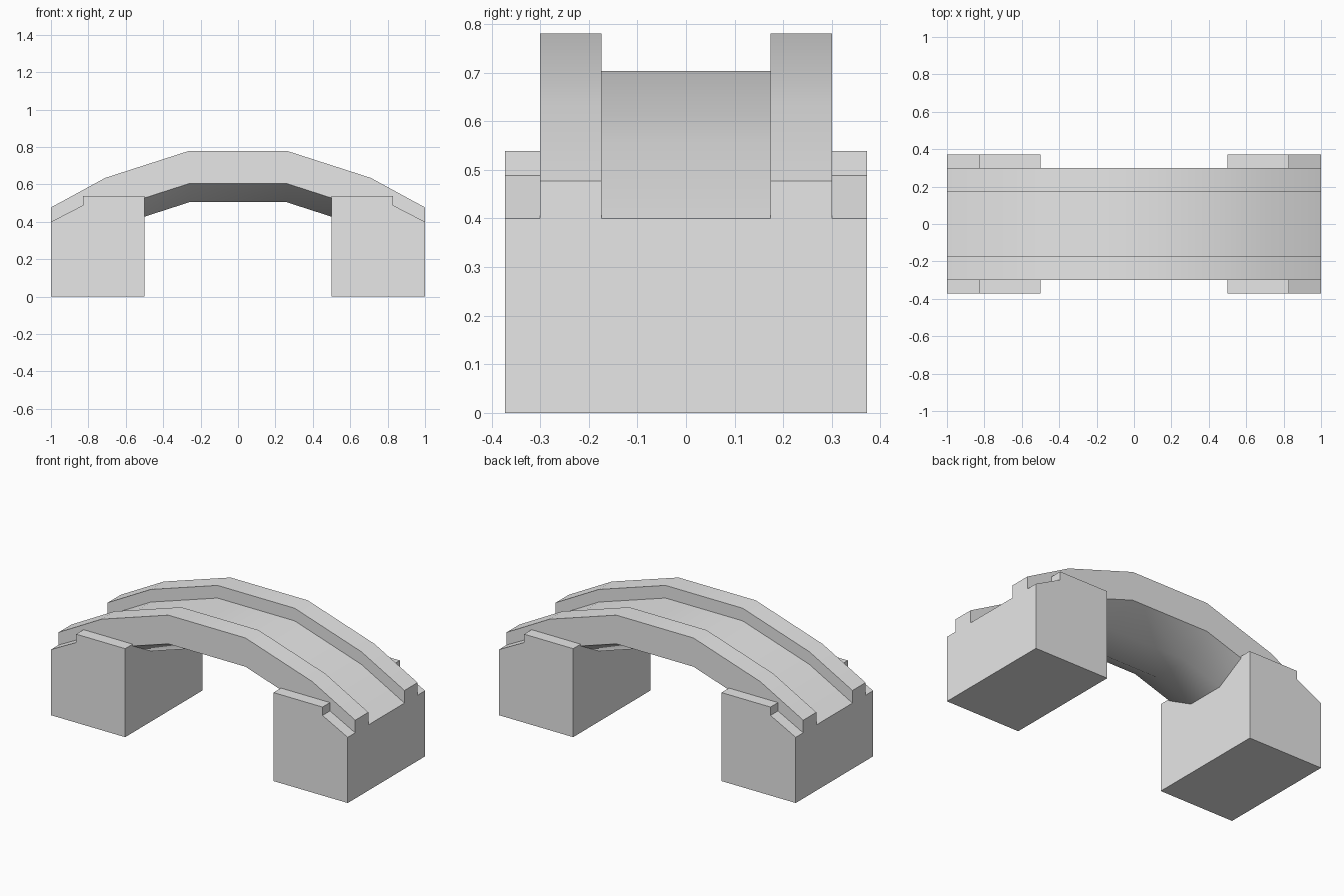
import bpy, bmesh, math

cube = bpy.data.objects.get("Cube")
if cube:
    bpy.data.objects.remove(cube, do_unlink=True)

stone = bpy.data.materials.new("grey_stone")
stone.use_nodes = True
GREY = (0.8, 0.8, 0.8, 1)
stone.diffuse_color = GREY
stone.node_tree.nodes["Principled BSDF"].inputs["Base Color"].default_value = GREY


def loft(name, rings, smooth=False):
    """Skin a row of equal closed rings and cap both ends."""
    bm = bmesh.new()
    rows = [[bm.verts.new(p) for p in ring] for ring in rings]
    n = len(rows[0])
    for a, b in zip(rows, rows[1:]):
        for i in range(n):
            j = (i + 1) % n
            bm.faces.new((a[i], a[j], b[j], b[i]))
    bm.faces.new(rows[0])
    bm.faces.new(rows[-1])
    bmesh.ops.recalc_face_normals(bm, faces=bm.faces)
    mesh = bpy.data.meshes.new(name)
    bm.to_mesh(mesh)
    bm.free()
    mesh.materials.append(stone)
    obj = bpy.data.objects.new(name, mesh)
    bpy.context.collection.objects.link(obj)
    if smooth:
        bpy.ops.object.select_all(action='DESELECT')
        obj.select_set(True)
        bpy.context.view_layer.objects.active = obj
        bpy.ops.object.shade_smooth_by_angle(angle=math.radians(30))
    return obj


# Arched span: parapet-and-deck section swept along the arch
half_arch = [(0.26, 0.78), (0.71, 0.635), (1.0, 0.477)]
arch = [(-x, z) for x, z in reversed(half_arch)] + half_arch
half_section = [(0.12, -0.275), (0.30, -0.175), (0.30, 0), (0.174, 0), (0.174, -0.077)]
section = half_section + [(-y, z) for y, z in reversed(half_section)]
loft("bridge_span", [[(x, y, z + dz) for y, dz in section] for x, z in arch], smooth=True)

# Piers: a core under the deck and a notched shoulder on each side
core = [(0.5, 0), (1.0, 0), (1.0, 0.38), (0.83, 0.46), (0.5, 0.54)]
shoulder = [(0.5, 0), (1.0, 0), (1.0, 0.40), (0.83, 0.488), (0.83, 0.539), (0.5, 0.539)]
for side, sx in (("left", 1), ("right", -1)):
    def slab(name, profile, y0, y1):
        loft(name, [[(sx * x, y, z) for x, z in profile] for y in (y0, y1)])

    slab(side + "_pier_core", core, -0.30, 0.30)
    slab(side + "_pier_front_shoulder", shoulder, -0.372, -0.30)
    slab(side + "_pier_back_shoulder", shoulder, 0.30, 0.372)
